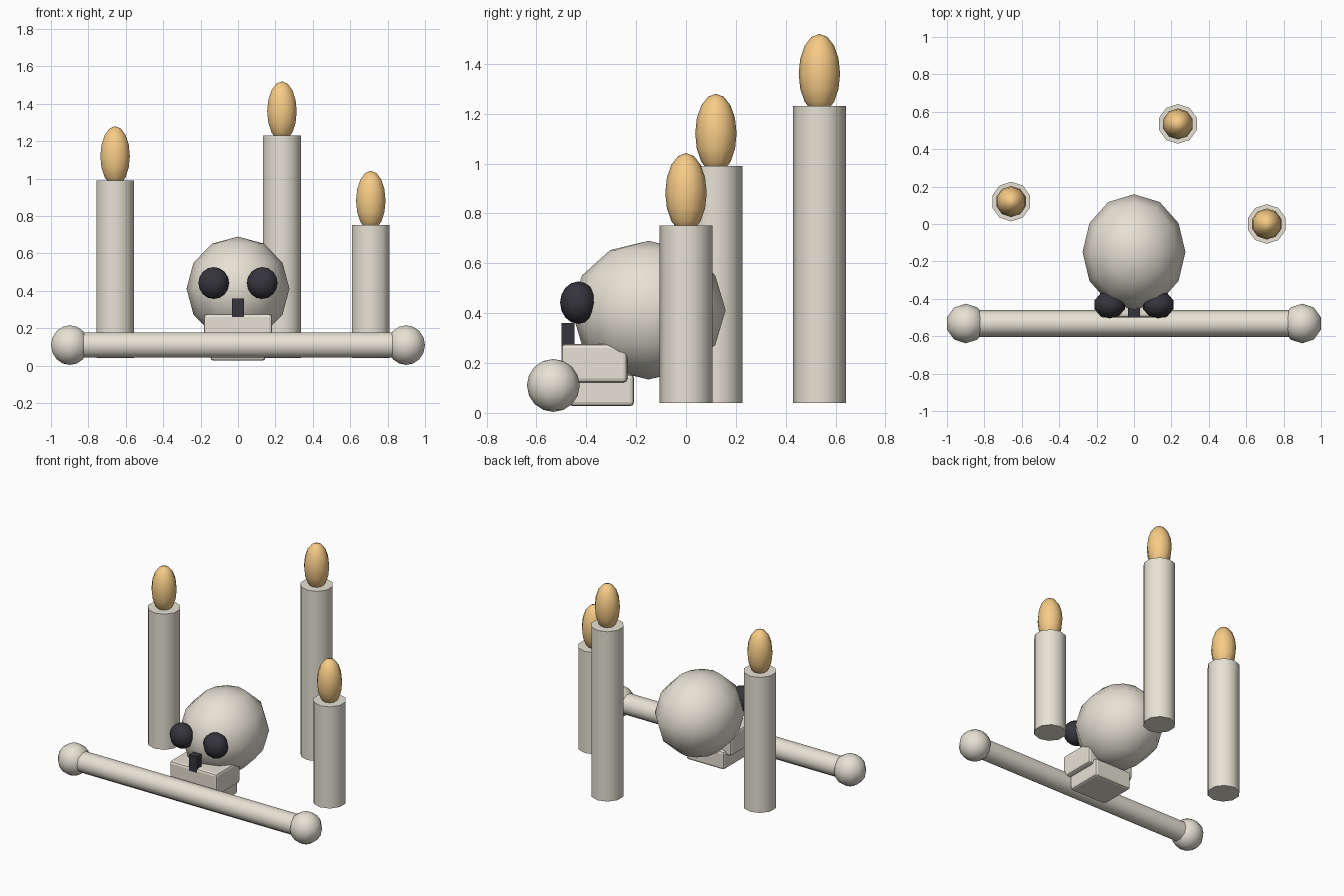
import bpy
from math import pi, radians

if "Cube" in bpy.data.objects:
    bpy.data.objects.remove(bpy.data.objects["Cube"])


def material(name, rgb):
    m = bpy.data.materials.new(name)
    m.diffuse_color = (*rgb, 1)
    m.use_nodes = True
    m.node_tree.nodes["Principled BSDF"].inputs["Base Color"].default_value = m.diffuse_color
    return m


BONE = material("bone", (0.80, 0.76, 0.66))
DARK = material("dark", (0.035, 0.035, 0.045))
FIRE = material("fire", (0.93, 0.60, 0.24))


def finish(name, mat):
    ob = bpy.context.object
    ob.name = name
    ob.data.materials.append(mat)
    return ob


def ball(name, loc, radii, mat, segments=10, rings=8):
    bpy.ops.mesh.primitive_uv_sphere_add(segments=segments, ring_count=rings, radius=1, location=loc)
    bpy.context.object.scale = radii
    bpy.ops.object.transform_apply(location=False, rotation=False, scale=True)
    bpy.ops.object.shade_smooth()
    return finish(name, mat)


def rod(name, loc, radius, length, mat, rot=(0, 0, 0)):
    bpy.ops.mesh.primitive_cylinder_add(vertices=10, radius=radius, depth=length, location=loc, rotation=rot)
    bpy.ops.object.shade_smooth_by_angle(angle=radians(40))
    return finish(name, mat)


def box(name, lo, hi, mat, bevel=0):
    centre = [(a + b) / 2 for a, b in zip(lo, hi)]
    bpy.ops.mesh.primitive_cube_add(size=1, location=centre)
    ob = finish(name, mat)
    ob.scale = [b - a for a, b in zip(lo, hi)]
    bpy.ops.object.transform_apply(location=False, rotation=False, scale=True)
    if bevel:
        mod = ob.modifiers.new("soft_edges", 'BEVEL')
        mod.width = bevel
        mod.segments = 2
    return ob


# Skull: cranium, jaws, nose and eye sockets
ball("cranium", (0, -0.15, 0.412), (0.275, 0.309, 0.278), BONE, 12, 6)
box("upper_jaw", (-0.183, -0.50, 0.122), (0.183, -0.235, 0.277), BONE, 0.016)
box("lower_jaw", (-0.147, -0.47, 0.027), (0.147, -0.208, 0.155), BONE, 0.016)
box("nose", (-0.031, -0.50, 0.25), (0.031, -0.447, 0.36), DARK)

# Long bone lying in front, with a knob at each end
rod("bone_shaft", (0, -0.532, 0.11), 0.071, 1.72, BONE, (0, pi / 2, 0))
for side, s in (("left", -1), ("right", 1)):
    ball(side + "_eye_socket", (s * 0.13, -0.432, 0.442), (0.086, 0.073, 0.085), DARK)
    ball(side + "_bone_knob", (s * 0.899, -0.532, 0.11), (0.106, 0.106, 0.106), BONE)

# Candles of different heights, each with a flame
for name, x, y, top in (("left", -0.657, 0.12, 0.99),
                        ("back", 0.235, 0.535, 1.23),
                        ("right", 0.71, 0.0, 0.752)):
    rod(name + "_candle", (x, y, (top + 0.04) / 2), 0.106, top - 0.04, BONE)
    ball(name + "_flame", (x, y, top + 0.13), (0.083, 0.083, 0.16), FIRE)
